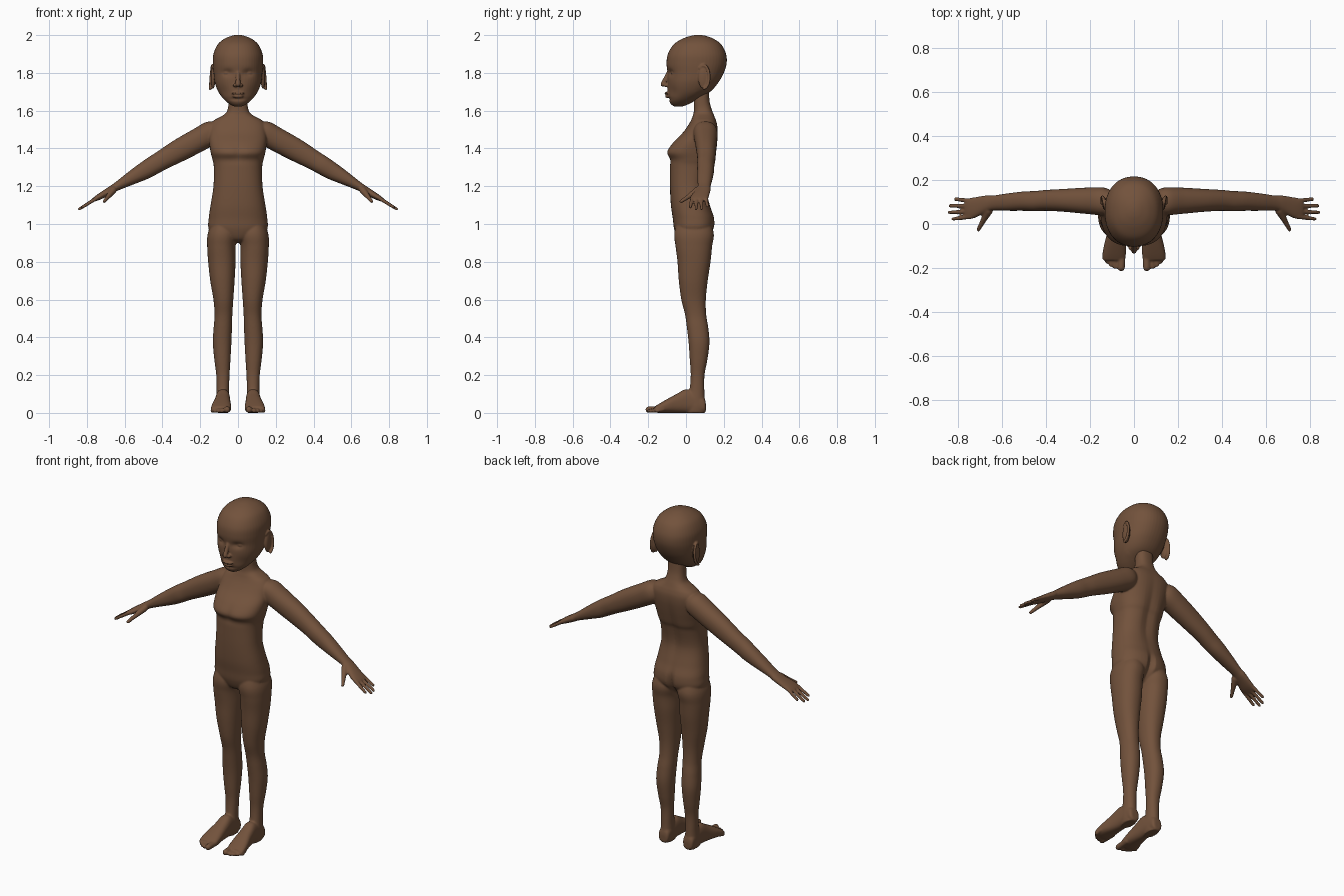
import bpy, bmesh, math
from mathutils import Matrix, Vector

skin = bpy.data.materials.new("brown_skin")
skin.diffuse_color = (0.17, 0.085, 0.045, 1)


def loft(bm, rows, M=Matrix(), n=2.2, sides=48, sub=6):
    """Skin through rows (t, a0, a1, b0, b1): superellipses in the a/b plane stacked along t."""
    rows = [Vector(r) for r in rows]
    fine = []
    for i in range(len(rows) - 1):
        p0, p1, p2, p3 = rows[max(i - 1, 0)], rows[i], rows[i + 1], rows[min(i + 2, len(rows) - 1)]
        for k in range(sub):
            u = k / sub
            fine.append(0.5 * (2 * p1 + (p2 - p0) * u + (2 * p0 - 5 * p1 + 4 * p2 - p3) * u * u
                               + (3 * p1 - p0 - 3 * p2 + p3) * u ** 3))
    fine.append(rows[-1])
    rings = []
    for t, a0, a1, b0, b1 in fine:
        ring = []
        for k in range(sides):
            c, s = math.cos(2 * math.pi * k / sides), math.sin(2 * math.pi * k / sides)
            c = math.copysign(abs(c) ** (2 / n), c)
            s = math.copysign(abs(s) ** (2 / n), s)
            ring.append(bm.verts.new(M @ Vector(((a0 + a1) / 2 + c * (a1 - a0) / 2,
                                                 (b0 + b1) / 2 + s * (b1 - b0) / 2, t))))
        rings.append(ring)
    for r, q in zip(rings, rings[1:]):
        for k in range(sides):
            bm.faces.new((r[k], r[(k + 1) % sides], q[(k + 1) % sides], q[k]))
    bm.faces.new(rings[0])
    bm.faces.new(rings[-1])


def ball(bm, centre, radii, M=Matrix()):
    bmesh.ops.create_uvsphere(bm, u_segments=24, v_segments=16, radius=1,
                              matrix=M @ Matrix.Translation(centre) @ Matrix.Diagonal((*radii, 1)))


def capsule(bm, p, q, r0, r1, M=Matrix()):
    """Round-ended tapered rod from p to q."""
    p, q = Vector(p), Vector(q)
    d = q - p
    L = d.length
    R = M @ Matrix.Translation(p) @ d.to_track_quat('Z', 'Y').to_matrix().to_4x4()
    loft(bm, [(0, -r0, r0, -r0, r0), (L, -r1, r1, -r1, r1)], R, 2, 20, 2)
    ball(bm, p, (r0,) * 3, M)
    ball(bm, q, (r1,) * 3, M)


def dent(bm, centre, radii, push, side):
    """Soft push along y around a centre, mirrored in x, on the front (-1) or back (1) half."""
    for v in bm.verts:
        if (v.co.y - 0.05) * side > 0:
            e = ((abs(v.co.x) - centre[0]) / radii[0]) ** 2 + ((v.co.z - centre[1]) / radii[1]) ** 2
            v.co.y += push * math.exp(-e)


def finish(bm, name, voxel, smooth):
    bmesh.ops.recalc_face_normals(bm, faces=bm.faces)
    me = bpy.data.meshes.new(name)
    bm.to_mesh(me)
    bm.free()
    me.materials.append(skin)
    ob = bpy.data.objects.new(name, me)
    bpy.context.collection.objects.link(ob)
    m = ob.modifiers.new("fuse", 'REMESH')
    m.mode, m.voxel_size, m.use_smooth_shade = 'VOXEL', voxel, True
    s = ob.modifiers.new("soften", 'SMOOTH')
    s.factor, s.iterations = 0.5, smooth


def wide(rows):
    return [(z, -w, w, f, b) for z, w, f, b in rows]


# ---- body: torso and neck
bm = bmesh.new()
loft(bm, wide([
    (.90, .03, .0, .07), (.92, .08, -.04, .10), (.97, .152, -.062, .145), (1.03, .155, -.07, .15),
    (1.1, .145, -.08, .128), (1.2, .13, -.085, .108), (1.3, .128, -.085, .125), (1.34, .135, -.085, .14),
    (1.38, .145, -.103, .15), (1.43, .152, -.07, .16), (1.48, .152, -.02, .167), (1.52, .148, .01, .167),
    (1.548, .128, .026, .16), (1.565, .098, .033, .153), (1.585, .066, .04, .145), (1.61, .054, .042, .135),
    (1.65, .05, .042, .125), (1.72, .05, .05, .12)]), n=2.4)
dent(bm, (0, 1.3), (.03, .16), -.012, 1)      # spine groove
dent(bm, (0, 1.38), (.025, .04), .008, -1)    # between the breasts

for s in (1, -1):
    S = Matrix.Diagonal((s, 1, 1, 1))
    # leg
    loft(bm, [
        (1.03, .03, .13, -.04, .12), (.95, .004, .160, -.062, .147), (.88, .013, .163, -.055, .138),
        (.8, .013, .158, -.045, .13), (.7, .018, .147, -.038, .115), (.6, .025, .130, -.025, .105),
        (.52, .03, .124, -.005, .107), (.45, .032, .129, .005, .118), (.37, .035, .133, .014, .124),
        (.28, .04, .125, .02, .113), (.2, .045, .115, .025, .098), (.12, .047, .113, .018, .097),
        (.07, .045, .115, .0, .10), (.03, .045, .115, .0, .105), (.0, .05, .11, .0, .10)], S)
    # foot, lofted from heel to toes
    F = S @ Matrix(((1, 0, 0, 0), (0, 0, -1, 0), (0, 1, 0, 0), (0, 0, 0, 1)))
    loft(bm, [
        (-.105, .06, .10, .01, .05), (-.095, .048, .112, 0, .08), (-.05, .044, .115, 0, .11),
        (0, .042, .118, 0, .125), (.05, .04, .125, 0, .10), (.1, .037, .137, 0, .073),
        (.14, .037, .143, 0, .05), (.165, .042, .141, .002, .034)], F, 2.5)
    for x, y, r in ((.058, -.198, .017), (.085, -.194, .0115), (.104, -.185, .011),
                    (.121, -.171, .0105), (.136, -.153, .010)):
        capsule(bm, (x - .004, -.12, .02), (x, y, r), r, r, S)
    # arm and palm, lofted along a line sloping down 30 degrees
    A = S @ Matrix(((0, .5, .866, .137), (1, 0, 0, 0), (0, .866, -.5, 1.49), (0, 0, 0, 1)))
    loft(bm, [
        (-.05, .06, .14, -.03, .03), (0, .04, .165, -.065, .058), (.08, .045, .166, -.066, .06),
        (.2, .055, .16, -.06, .06), (.3, .06, .155, -.052, .053), (.36, .058, .15, -.05, .05),
        (.42, .06, .148, -.047, .045), (.5, .06, .14, -.035, .035), (.58, .062, .13, -.023, .023),
        (.62, .053, .13, -.021, .02), (.68, .027, .122, -.018, .016), (.715, .023, .117, -.012, .012),
        (.73, .03, .11, -.008, .008)], A)
    for y0, y1, t in ((.033, .023, .795), (.057, .053, .815), (.082, .083, .81), (.106, .113, .782)):
        capsule(bm, (y0, 0, .70), (y1, -.004, t), .0105, .0085, A)
    capsule(bm, (.06, -.008, .61), (.012, -.024, .65), .019, .0125, A)
    capsule(bm, (.012, -.024, .65), (-.026, -.036, .68), .0125, .009, A)
dent(bm, (0, .97), (.014, .07), -.022, 1)     # crease between the buttocks
finish(bm, "body", .0048, 6)

# ---- head: skull and jaw
bm = bmesh.new()
loft(bm, wide([
    (1.622, .02, -.062, -.02), (1.635, .045, -.08, .015), (1.66, .075, -.092, .06), (1.70, .104, -.097, .128),
    (1.75, .123, -.098, .172), (1.80, .129, -.098, .20), (1.85, .133, -.103, .215), (1.90, .13, -.096, .212),
    (1.95, .108, -.066, .187), (1.98, .073, -.02, .147), (1.996, .035, .025, .105), (2.001, .01, .055, .075)]))
dent(bm, (.055, 1.80), (.026, .017), .014, -1)   # eye sockets
dent(bm, (.075, 1.70), (.03, .03), .006, -1)     # cheeks
dent(bm, (0, 1.662), (.04, .008), .008, -1)      # under the lip
# nose and lips
capsule(bm, (0, -.088, 1.81), (0, -.122, 1.74), .010, .013)
ball(bm, (0, -.098, 1.692), (.034, .016, .008))
ball(bm, (0, -.095, 1.676), (.029, .016, .009))
for s in (1, -1):
    S = Matrix.Diagonal((s, 1, 1, 1))
    ball(bm, (.014, -.106, 1.735), (.012, .014, .010), S)          # nostril
    ball(bm, (.055, -.058, 1.799), (.024, .021, .012), S)          # eye
    capsule(bm, (.033, -.080, 1.806), (.056, -.077, 1.813), .004, .004, S)   # upper lid
    capsule(bm, (.056, -.077, 1.813), (.080, -.058, 1.805), .004, .004, S)
    # ear: thin shell with a raised rim
    ball(bm, (.132, .092, 1.775), (.012, .028, .06), S)
    rim = [(.135 + .012 * math.sin(a * .5), .093 + .03 * math.sin(a), 1.778 + .062 * math.cos(a))
           for a in [-.7 + .42 * k for k in range(10)]]
    for p, q in zip(rim, rim[1:]):
        capsule(bm, p, q, .0075, .0075, S)
finish(bm, "head", .004, 4)
